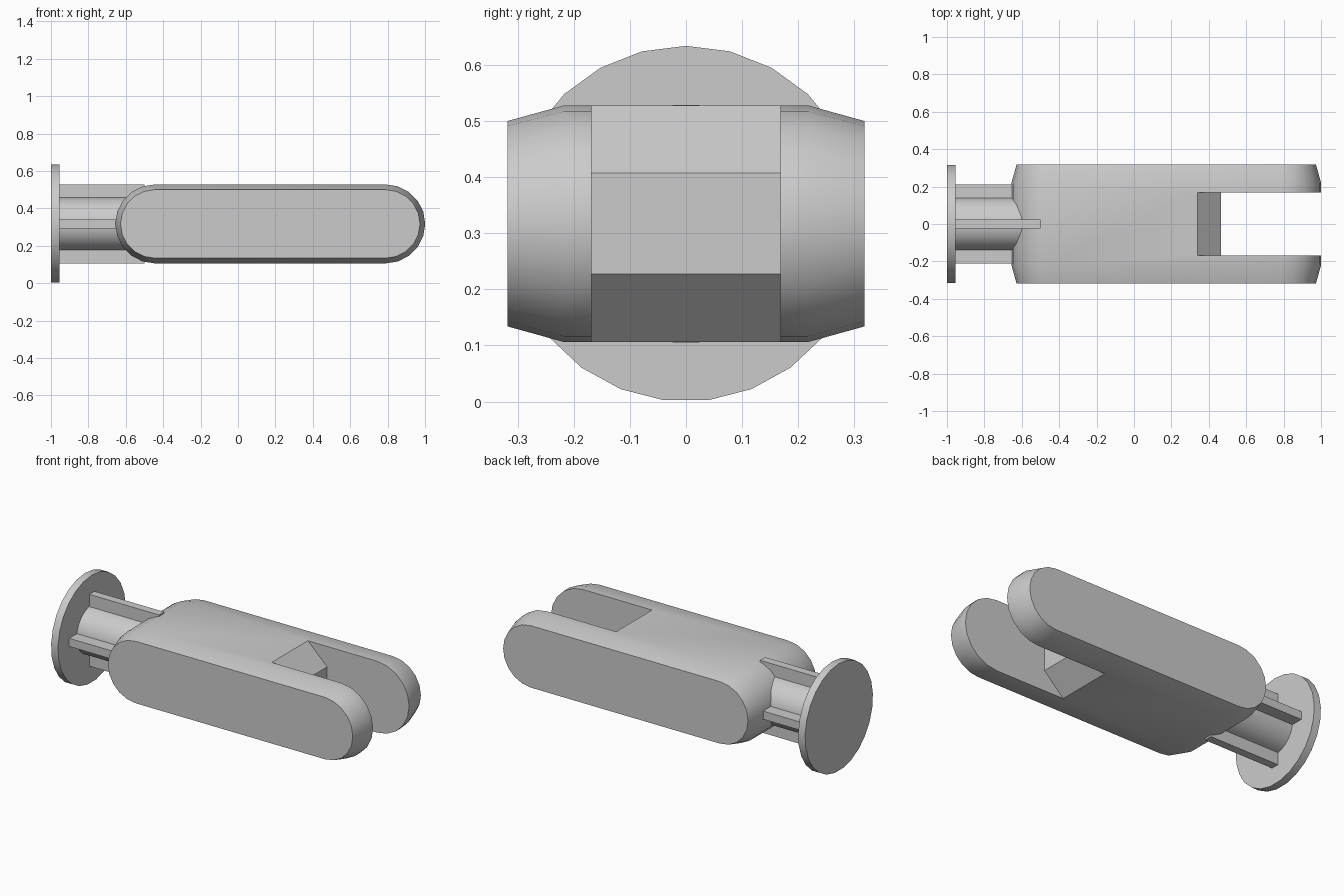
import bpy, bmesh, math

cube = bpy.data.objects.get("Cube")
if cube:
    bpy.data.objects.remove(cube, do_unlink=True)

MID = 0.317          # height of the long axis
grey = bpy.data.materials.new("light grey")
grey.use_nodes = True
grey.diffuse_color = (0.6, 0.6, 0.6, 1)
grey.node_tree.nodes["Principled BSDF"].inputs["Base Color"].default_value = (0.6, 0.6, 0.6, 1)


def loft(name, rings):
    """Skin a closed solid through matching rings of points."""
    bm = bmesh.new()
    loops = [[bm.verts.new(p) for p in ring] for ring in rings]
    n = len(loops[0])
    for a, b in zip(loops, loops[1:]):
        for i in range(n):
            j = (i + 1) % n
            bm.faces.new((a[i], a[j], b[j], b[i]))
    bm.faces.new(loops[0])
    bm.faces.new(loops[-1])
    bmesh.ops.recalc_face_normals(bm, faces=bm.faces)
    mesh = bpy.data.meshes.new(name)
    bm.to_mesh(mesh)
    bm.free()
    mesh.materials.append(grey)
    obj = bpy.data.objects.new(name, mesh)
    bpy.context.collection.objects.link(obj)
    return obj


def select(obj):
    bpy.ops.object.select_all(action='DESELECT')
    obj.select_set(True)
    bpy.context.view_layer.objects.active = obj


def smooth(obj):
    select(obj)
    bpy.ops.object.shade_smooth_by_angle(angle=math.radians(30))


def stadium(y, r, segments=10):
    """Round-ended outline in the xz plane."""
    pts = []
    for cx, start in ((0.79, -90), (-0.445, 90)):
        for i in range(segments + 1):
            a = math.radians(start + 180 * i / segments)
            pts.append((cx + r * math.cos(a), y, MID + r * math.sin(a)))
    return pts


def disc(x, r, sides=25):
    return [(x, r * math.sin(math.tau * i / sides), MID + r * math.cos(math.tau * i / sides))
            for i in range(sides)]


def box(name, x0, x1, half_y, half_z):
    corners = ((-1, -1), (1, -1), (1, 1), (-1, 1))
    return loft(name, [[(x, sy * half_y, MID + sz * half_z) for sy, sz in corners]
                       for x in (x0, x1)])


# Round-ended body with tapered sides
body = loft("body", [stadium(-0.318, 0.183), stadium(-0.217, 0.211),
                     stadium(0.217, 0.211), stadium(0.318, 0.183)])

# Fork slot whose floor is a blunt wedge
slope = [(0.465, 0.09), (0.34, 0.21), (0.236, 0.31)]
outline = [(x, MID + z) for x, z in reversed(slope)] + [(x, MID - z) for x, z in slope]
outline += [(1.2, outline[-1][1]), (1.2, outline[0][1])]
cutter = loft("slot_cutter", [[(x, y, z) for x, z in outline] for y in (-0.168, 0.168)])
cutter.hide_render = True
mod = body.modifiers.new("slot", 'BOOLEAN')
mod.operation = 'DIFFERENCE'
mod.solver = 'EXACT'
mod.object = cutter
select(body)
bpy.ops.object.modifier_apply(modifier=mod.name)
bpy.data.objects.remove(cutter, do_unlink=True)
smooth(body)

# Shaft, its crossed ribs and the end plate
smooth(loft("shaft", [disc(-0.96, 0.143), disc(-0.5, 0.143)]))
box("vertical_rib", -0.96, -0.5, 0.024, 0.212)
box("horizontal_rib", -0.96, -0.5, 0.212, 0.024)
smooth(loft("end_plate", [disc(-1.0, 0.317), disc(-0.955, 0.317)]))
